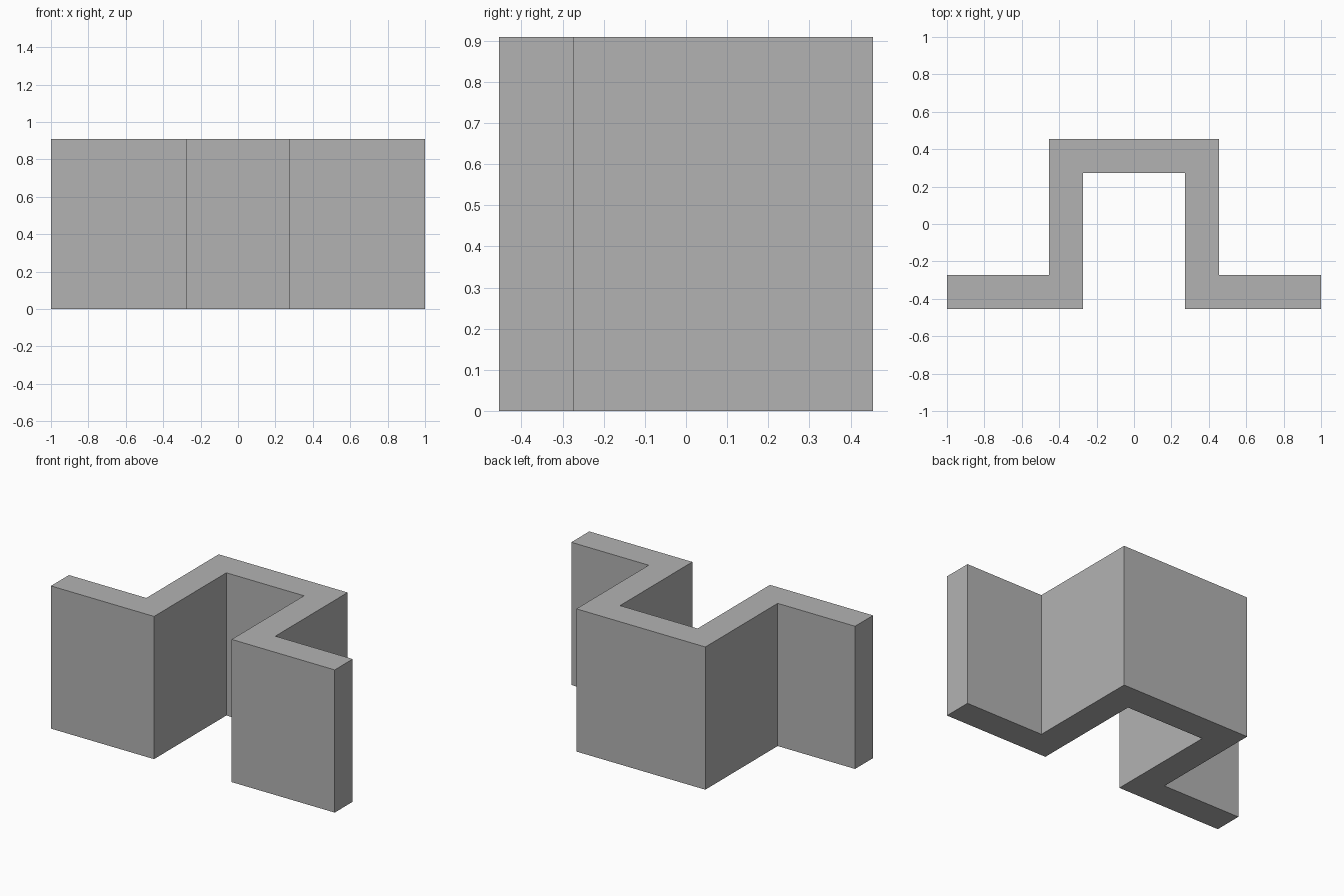
import bpy
import bmesh

cube = bpy.data.objects.get("Cube")
if cube:
    bpy.data.objects.remove(cube, do_unlink=True)

HEIGHT = 0.909
OUTER, INNER = 0.4545, 0.2735  # outer and inner faces of the channel walls

# Plain grey material
grey = bpy.data.materials.new("grey")
grey.use_nodes = True
colour = (0.45, 0.45, 0.45, 1)
grey.diffuse_color = colour
grey.node_tree.nodes["Principled BSDF"].inputs["Base Color"].default_value = colour

# Right half of the hat-shaped section, mirrored to close the outline
half = [(INNER, INNER), (INNER, -OUTER), (1, -OUTER),
        (1, -INNER), (OUTER, -INNER), (OUTER, OUTER)]
outline = half + [(-x, y) for x, y in reversed(half)]

# Extrude the section upwards
bm = bmesh.new()
base = bm.faces.new([bm.verts.new((x, y, 0)) for x, y in outline])
top = bmesh.ops.extrude_face_region(bm, geom=[base], use_keep_orig=True)
verts = [v for v in top["geom"] if isinstance(v, bmesh.types.BMVert)]
bmesh.ops.translate(bm, verts=verts, vec=(0, 0, HEIGHT))
bmesh.ops.recalc_face_normals(bm, faces=bm.faces)

mesh = bpy.data.meshes.new("hat_channel")
bm.to_mesh(mesh)
bm.free()
mesh.materials.append(grey)
bpy.context.collection.objects.link(bpy.data.objects.new("hat_channel", mesh))
